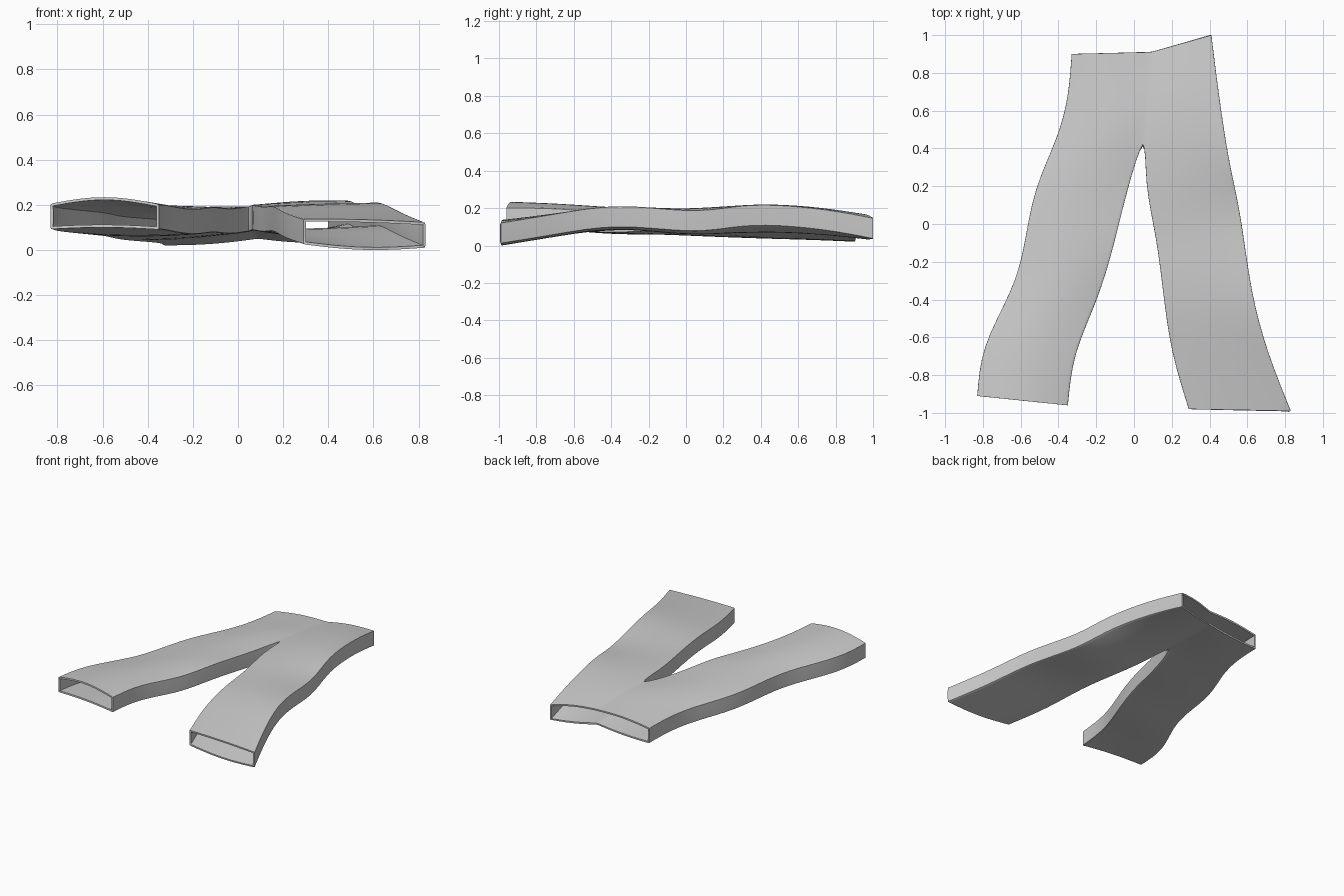
import bpy, bmesh, math

if "Cube" in bpy.data.objects:
    bpy.data.objects.remove(bpy.data.objects["Cube"])

# Rows from hem to waist: outer edge x,y,z / inner edge x,y,z / bulge of top and bottom
LEFT = [
    (-.83, -.91, .147, -.35, -.96, .145, .035, .01),
    (-.81, -.65, .137, -.325, -.69, .145, .03, .0),
    (-.64, -.35, .122, -.19, -.40, .115, .03, -.01),
    (-.58, -.13, .115, -.11, -.13, .14, .01, -.01),
    (-.535, .18, .10, -.04, .17, .12, .02, -.01),
    (-.40, .46, .09, .065, .52, .14, .02, -.01),
    (-.345, .68, .085, .07, .70, .125, .015, -.015),
    (-.33, .90, .075, .09, .91, .105, .015, -.01),
]
RIGHT = [
    (.83, -.99, .065, .29, -.98, .08, .005, -.02),
    (.705, -.68, .115, .195, -.68, .11, .005, -.01),
    (.62, -.37, .17, .155, -.37, .145, .0, .0),
    (.57, .02, .12, .12, -.07, .13, .01, -.02),
    (.53, .21, .145, .055, .21, .145, .01, -.03),
    (.49, .40, .17, .065, .52, .14, .01, -.03),
    (.44, .75, .14, .07, .70, .125, .015, -.02),
    (.41, 1.0, .09, .09, .91, .105, .015, -.01),
]
COLS = (0, .06, .35, .65, .94, 1)
CROTCH = 5
HALF = .056          # half the height of the flattened tube

bm = bmesh.new()
crease = bm.edges.layers.float.new("crease_edge")
vcrease = bm.verts.layers.float.new("crease_vert")


def sheet(rows, side, centre=None):
    """Grid of verts for the top (side 1) or bottom (side -1) cloth of one half."""
    grid = []
    for r, (xo, yo, zo, xi, yi, zi, bt, bb) in enumerate(rows):
        line = []
        for u in COLS:
            if centre and u == 1 and r >= CROTCH:
                line.append(centre[r][-1])      # share the middle seam
                continue
            bulge = (bt if side > 0 else bb) * math.sin(math.pi * u)
            line.append(bm.verts.new((xo + (xi - xo) * u, yo + (yi - yo) * u,
                                      zo + (zi - zo) * u + side * HALF + bulge)))
        grid.append(line)
    for a, b in zip(grid, grid[1:]):
        for i in range(len(COLS) - 1):
            bm.faces.new((a[i], a[i + 1], b[i + 1], b[i]))
    return grid


def wall(top, bot, col, count):
    """Side strip joining the two cloths along one column."""
    for r in range(count):
        a, b, c, d = top[r][col], top[r + 1][col], bot[r + 1][col], bot[r][col]
        bm.faces.new((a, b, c, d))
        for p, q in ((a, b), (c, d)):
            bm.edges.get((p, q))[crease] = .55
    for r in (0, len(top) - 1):
        if r <= count:
            for g in (top, bot):
                g[r][col][vcrease] = .6


lt, lb = sheet(LEFT, 1), sheet(LEFT, -1)
rt, rb = sheet(RIGHT, 1, lt), sheet(RIGHT, -1, lb)
for t, b in ((lt, lb), (rt, rb)):
    wall(t, b, 0, len(LEFT) - 1)     # outer seam
    wall(t, b, -1, CROTCH)           # inner leg seam
bmesh.ops.recalc_face_normals(bm, faces=bm.faces)
bm.faces.ensure_lookup_table()
if bm.faces[0].normal.z < 0:         # first face belongs to the top cloth
    bmesh.ops.reverse_faces(bm, faces=bm.faces)

mesh = bpy.data.meshes.new("trousers")
bm.to_mesh(mesh)
bm.free()
trousers = bpy.data.objects.new("trousers", mesh)
bpy.context.collection.objects.link(trousers)

# Smooth cloth with a thin inward thickness
sub = trousers.modifiers.new("smooth", 'SUBSURF')
sub.levels = sub.render_levels = 2
shell = trousers.modifiers.new("cloth_thickness", 'SOLIDIFY')
shell.thickness = .012
shell.offset = -1

bpy.context.view_layer.objects.active = trousers
trousers.select_set(True)
for name in ("smooth", "cloth_thickness"):
    bpy.ops.object.modifier_apply(modifier=name)
low = min(v.co.z for v in trousers.data.vertices)
for v in trousers.data.vertices:
    v.co.z -= low
bpy.ops.object.shade_smooth_by_angle(angle=math.radians(40))
